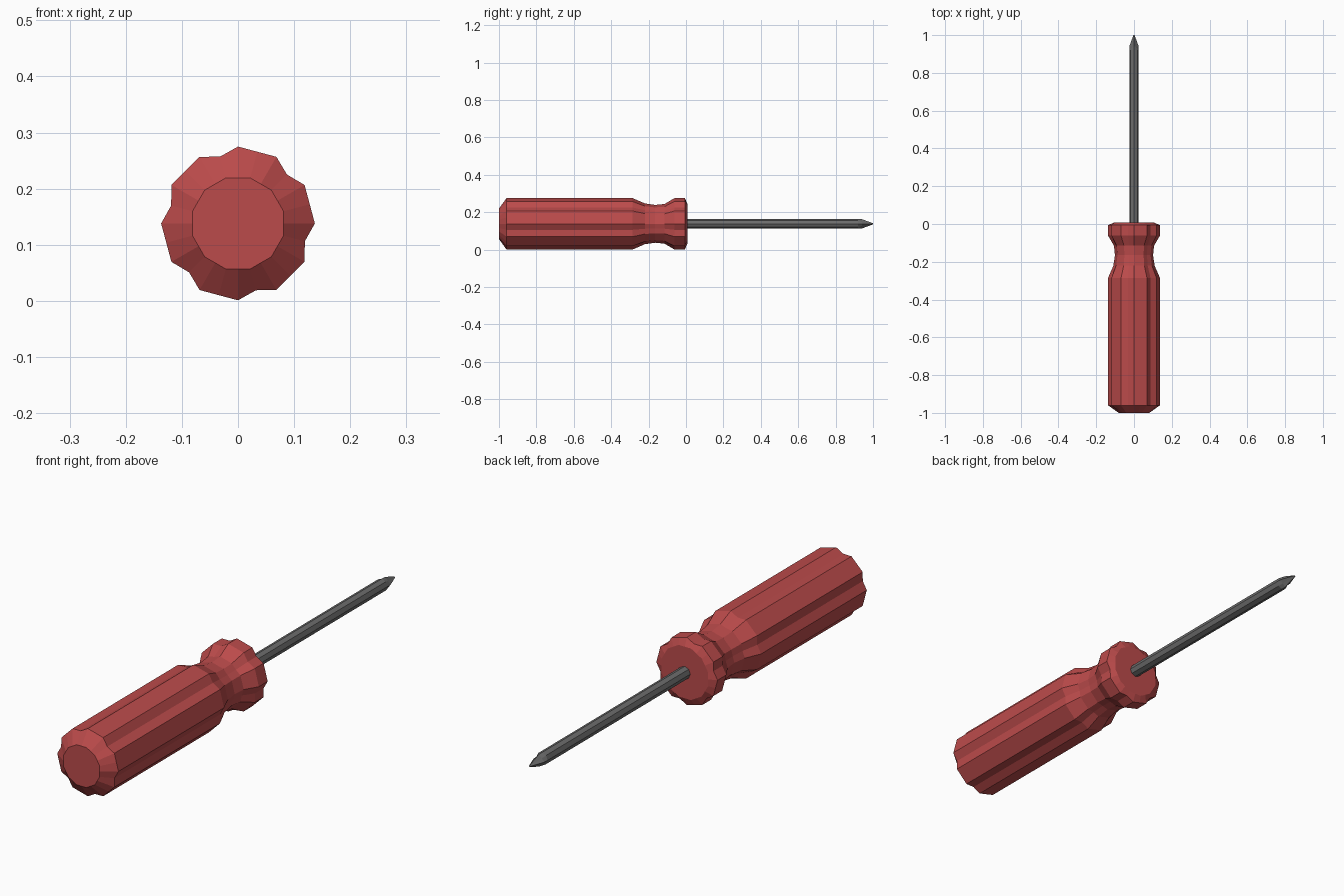
import bpy, bmesh
from math import sin, cos, pi, radians

if "Cube" in bpy.data.objects:
    bpy.data.objects.remove(bpy.data.objects["Cube"])

ZC = 0.138  # height of the tool's axis


def material(name, col):
    m = bpy.data.materials.new(name)
    m.diffuse_color = (*col, 1)
    m.use_nodes = True
    m.node_tree.nodes["Principled BSDF"].inputs["Base Color"].default_value = m.diffuse_color
    return m


def loft(name, rings, mat):
    """Skin a list of (y, radii) rings around the y axis, with closed ends."""
    bm = bmesh.new()
    loops = []
    for y, radii in rings:
        n = len(radii)
        loops.append([bm.verts.new((r * cos(2 * pi * i / n), y, ZC + r * sin(2 * pi * i / n)))
                      for i, r in enumerate(radii)])
    for a, b in zip(loops, loops[1:]):
        for i in range(len(a)):
            j = (i + 1) % len(a)
            bm.faces.new((a[i], a[j], b[j], b[i]))
    bm.faces.new(loops[0])
    bm.faces.new(loops[-1])
    bmesh.ops.recalc_face_normals(bm, faces=bm.faces)
    me = bpy.data.meshes.new(name)
    bm.to_mesh(me)
    bm.free()
    ob = bpy.data.objects.new(name, me)
    bpy.context.collection.objects.link(ob)
    me.materials.append(mat)
    return ob


def grip(r, notch):
    """12-sided section whose every other side is pinched in to a notch."""
    flat = cos(radians(15))
    out = []
    for i in range(24):
        if i % 2 == 0:
            out.append(r)
        else:
            out.append(r * (notch if i % 4 == 3 else flat))
    return out


def turned_cap(r):
    """12-sided section turned by half a side."""
    return [r if i % 2 else r * cos(radians(15)) for i in range(24)]


red = material("red plastic", (0.5, 0.07, 0.07))
steel = material("dark steel", (0.15, 0.15, 0.15))

# Handle: fluted grip, waisted neck and collar
loft("handle", [
    (-1.0, turned_cap(0.084)),
    (-0.96, grip(0.137, 0.9)),
    (-0.285, grip(0.137, 0.9)),
    (-0.22, grip(0.109, 0.94)),
    (-0.165, grip(0.101, 0.96)),
    (-0.115, grip(0.106, 0.95)),
    (-0.062, grip(0.137, 0.9)),
    (-0.006, grip(0.137, 0.9)),
    (0.008, turned_cap(0.108)),
], red)

# Shaft with a cross-shaped pointed tip
loft("shaft", [
    (-0.02, [0.025] * 8),
    (0.92, [0.025] * 8),
    (0.94, [0.025, 0.017] * 4),
    (1.0, [0.003, 0.002] * 4),
], steel)
